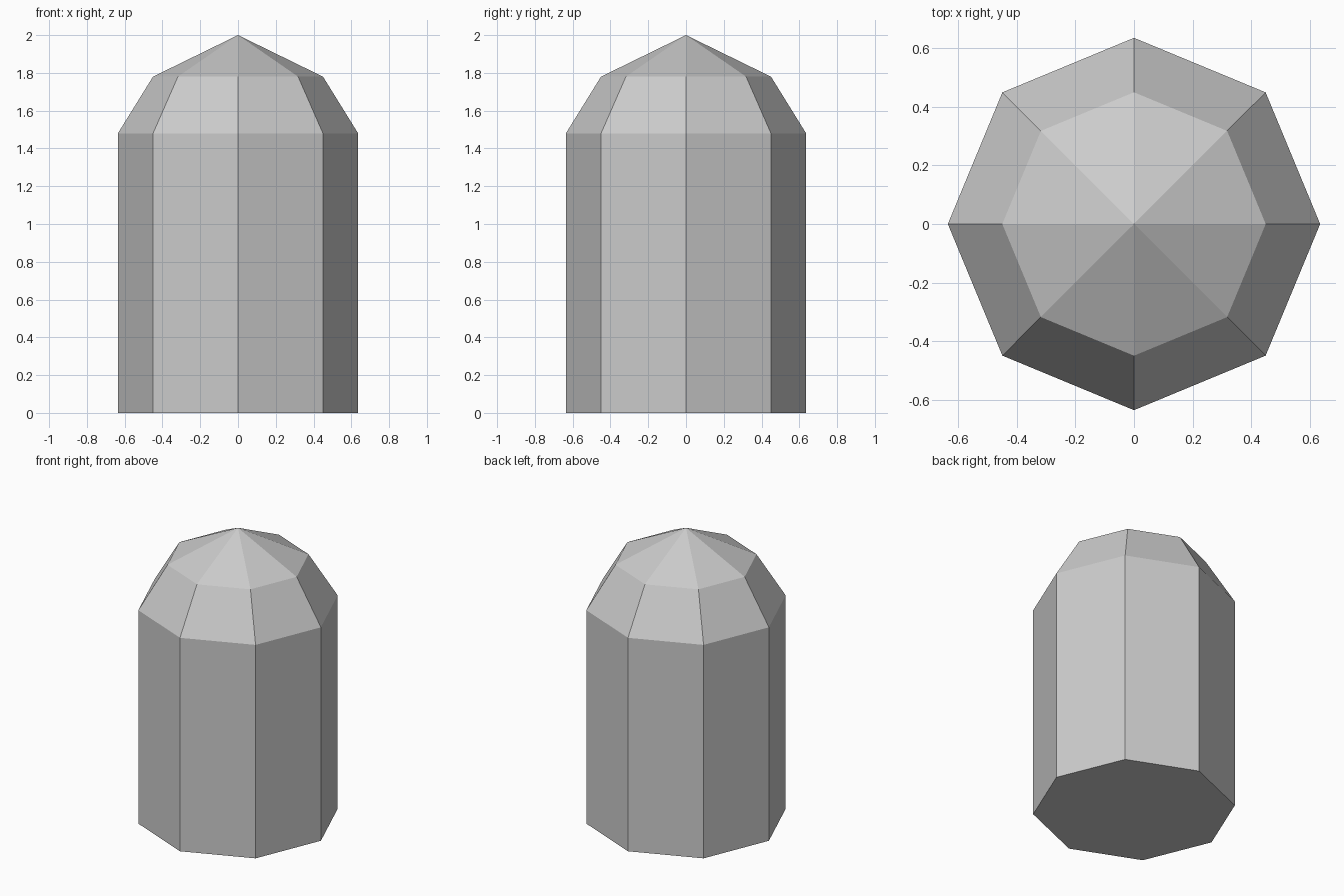
import bpy, bmesh
from math import cos, sin, tau

if "Cube" in bpy.data.objects:
    bpy.data.objects.remove(bpy.data.objects["Cube"])

SIDES = 8
PROFILE = [(0.636, 0.0), (0.636, 1.48), (0.45, 1.78)]  # radius, height
APEX = 2.0

bm = bmesh.new()

# Octagonal rings up the body and the lower dome
rings = [[bm.verts.new((r * cos(tau * i / SIDES), r * sin(tau * i / SIDES), z))
          for i in range(SIDES)] for r, z in PROFILE]
tip = bm.verts.new((0, 0, APEX))

# Flat base
bm.faces.new(rings[0][::-1])

# Walls, sloped dome band and pointed cap
for i in range(SIDES):
    j = (i + 1) % SIDES
    for low, high in zip(rings, rings[1:]):
        bm.faces.new((low[i], low[j], high[j], high[i]))
    bm.faces.new((rings[-1][i], rings[-1][j], tip))

mesh = bpy.data.meshes.new("domed_post")
bm.to_mesh(mesh)
bm.free()
bpy.context.collection.objects.link(bpy.data.objects.new("domed_post", mesh))
